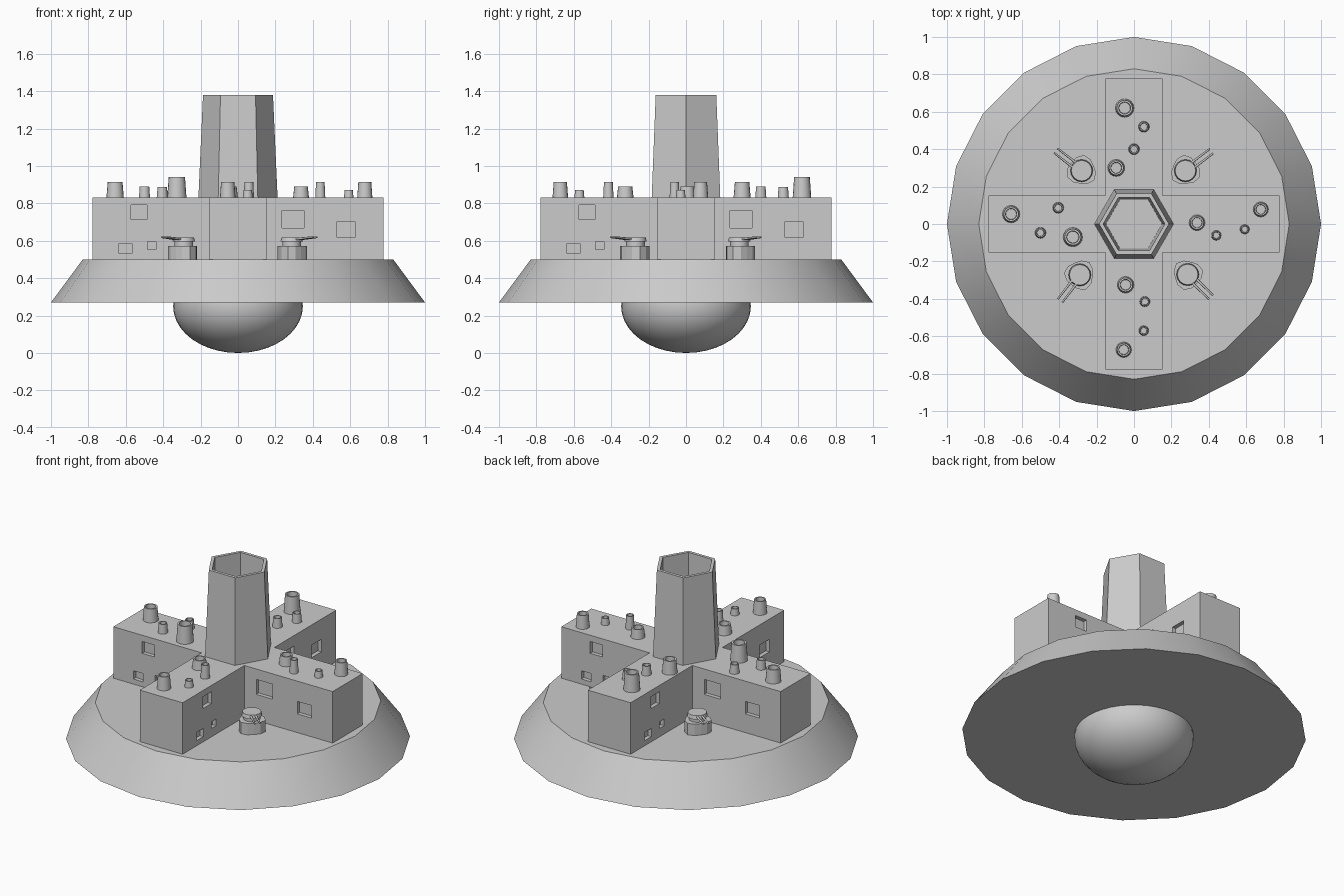
import bpy, bmesh
from math import sin, cos, pi, radians, atan2
from mathutils import Matrix, Vector

if "Cube" in bpy.data.objects:
    bpy.data.objects.remove(bpy.data.objects["Cube"])


def finish(name, bm, smooth=None):
    bmesh.ops.recalc_face_normals(bm, faces=bm.faces)
    me = bpy.data.meshes.new(name)
    bm.to_mesh(me)
    bm.free()
    ob = bpy.data.objects.new(name, me)
    bpy.context.collection.objects.link(ob)
    bpy.ops.object.select_all(action='DESELECT')
    ob.select_set(True)
    bpy.context.view_layer.objects.active = ob
    if smooth:
        bpy.ops.object.shade_smooth_by_angle(angle=radians(smooth))
    return ob


def lathe(name, profile, sides, x=0, y=0, smooth=None, lobes=0, turn=0):
    """Spin (radius, z) points into capped rings; lobes makes a rounded triangle."""
    bm = bmesh.new()
    rings = []
    for r, z in profile:
        ring = []
        for i in range(sides):
            a = 2 * pi * i / sides
            rr = r * (1 + lobes * cos(3 * a))
            ring.append(bm.verts.new((x + rr * cos(a + turn), y + rr * sin(a + turn), z)))
        rings.append(ring)
    for lo, hi in zip(rings, rings[1:]):
        for i in range(sides):
            j = (i + 1) % sides
            bm.faces.new((lo[i], lo[j], hi[j], hi[i]))
    bm.faces.new(rings[0][::-1])
    bm.faces.new(rings[-1])
    return finish(name, bm, smooth)


# Sloped platform
lathe("platform", [(1.0, 0.27), (0.83, 0.5)], 20, smooth=30)

# Rounded belly under the platform
bm = bmesh.new()
bmesh.ops.create_uvsphere(bm, u_segments=40, v_segments=20, radius=1,
                          matrix=Matrix.Translation((0, 0, 0.25)) @ Matrix.Diagonal((0.347, 0.347, 0.25, 1)))
finish("belly_dome", bm, 40)

# Cross-shaped building
W, L = 0.152, 0.778
bm = bmesh.new()
outline = []
for k in range(4):
    rot = Matrix.Rotation(k * pi / 2, 3, 'Z')
    outline += [rot @ Vector(p) for p in ((L, -W, 0.5), (L, W, 0.5), (W, W, 0.5))]
face = bm.faces.new([bm.verts.new(p) for p in outline])
top = bmesh.ops.extrude_face_region(bm, geom=[face])["geom"]
bmesh.ops.translate(bm, vec=(0, 0, 0.33), verts=[v for v in top if isinstance(v, bmesh.types.BMVert)])
building = finish("cross_building", bm)

# Window recesses: same pattern on all four sides (x, z, width, height)
windows = [(-0.53, 0.752, 0.086, 0.076), (-0.602, 0.559, 0.068, 0.053), (-0.461, 0.575, 0.046, 0.043),
           (0.294, 0.715, 0.116, 0.096), (0.577, 0.66, 0.1, 0.08)]
bm = bmesh.new()
for k in range(4):
    for x, z, w, h in windows:
        bmesh.ops.create_cube(bm, size=1, matrix=Matrix.Rotation(k * pi / 2, 4, 'Z')
                              @ Matrix.Translation((x, -W, z)) @ Matrix.Diagonal((w, 0.05, h, 1)))
cutter = finish("window_cutter", bm)
cutter.hide_render = True
mod = building.modifiers.new("windows", 'BOOLEAN')
mod.operation = 'DIFFERENCE'
mod.solver = 'EXACT'
mod.object = cutter
bpy.context.view_layer.objects.active = building
bpy.ops.object.modifier_apply(modifier=mod.name)
bpy.data.objects.remove(cutter)

# Hollow hexagonal tower
lathe("tower", [(0.213, 0.8), (0.187, 1.38), (0.165, 1.38), (0.15, 0.85)], 6)

# Roof chimneys (x, y, base radius, top height)
chimneys = [
    (-0.05, 0.62, 0.05, 0.94), (0.053, 0.52, 0.03, 0.887), (0, 0.40, 0.03, 0.89), (-0.095, 0.30, 0.046, 0.915),
    (-0.657, 0.053, 0.047, 0.915), (-0.405, 0.087, 0.03, 0.887), (-0.5, -0.047, 0.03, 0.89),
    (-0.327, -0.07, 0.052, 0.94), (0.337, 0.007, 0.043, 0.89), (0.44, -0.061, 0.027, 0.915),
    (0.592, -0.028, 0.026, 0.872), (0.678, 0.078, 0.041, 0.915),
    (-0.045, -0.325, 0.045, 0.89), (0.058, -0.415, 0.028, 0.915), (0.052, -0.57, 0.027, 0.872),
    (-0.055, -0.672, 0.042, 0.915)]
for x, y, r, z in chimneys:
    lathe("chimney", [(r, 0.825), (r * 0.84, z), (r * 0.64, z), (r * 0.6, z - 0.04)], 16, x, y, smooth=30)

# Deck turrets with twin barrels (x, y, barrel tip x, tip y)
for x, y, tx, ty in [(-0.28, 0.285, -0.415, 0.39), (0.275, 0.285, 0.415, 0.39),
                     (-0.29, -0.272, -0.395, -0.41), (0.287, -0.27, 0.415, -0.395)]:
    ang = atan2(ty - y, tx - x)
    lathe("turret_base", [(0.077, 0.49), (0.077, 0.573)], 12, x, y, lobes=0.1, turn=ang + pi)
    lathe("turret_neck", [(0.05, 0.57), (0.05, 0.6)], 12, x, y, smooth=35)
    lathe("turret_head", [(0.06, 0.595), (0.055, 0.618)], 16, x, y, smooth=35)
    bm = bmesh.new()
    for side in (-1, 1):
        m = (Matrix.Translation((x, y, 0.605)) @ Matrix.Rotation(ang, 4, 'Z') @ Matrix.Rotation(-0.08, 4, 'Y')
             @ Matrix.Translation((0.105, side * 0.015, 0)) @ Matrix.Rotation(pi / 2, 4, 'Y'))
        bmesh.ops.create_cone(bm, cap_ends=True, segments=8, radius1=0.007, radius2=0.005, depth=0.14, matrix=m)
    finish("turret_barrels", bm, 50)
